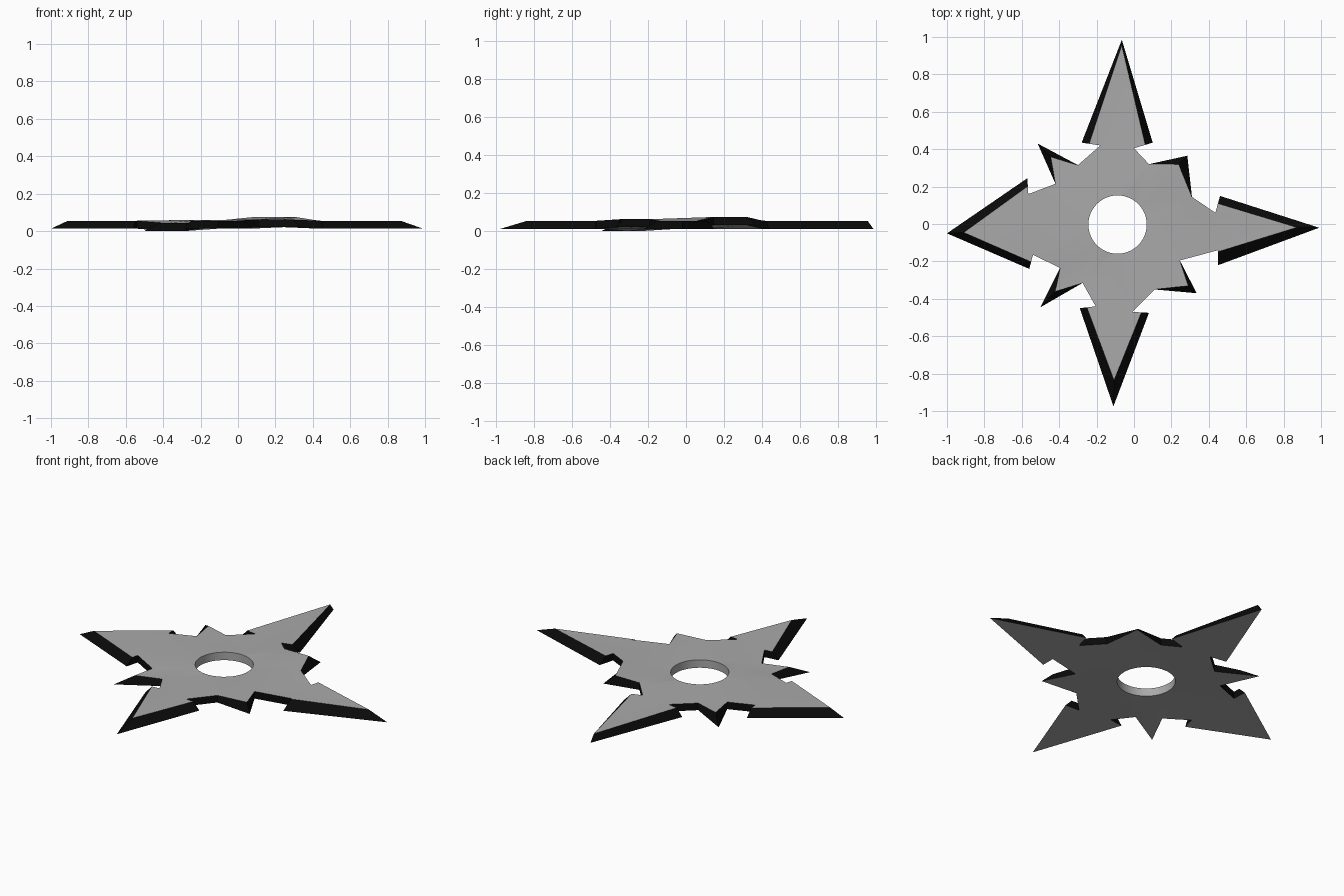
import bpy
import bmesh
import math
from mathutils import Vector

default_cube = bpy.data.objects.get("Cube")
if default_cube:
    bpy.data.objects.remove(default_cube, do_unlink=True)

UNIT = 0.01            # outline coordinates are in hundredths
BOTTOM, TOP = 0.013, 0.055
HOLE_CENTRE, HOLE_RADIUS, HOLE_SIDES = Vector((-0.088, -0.003)), 0.156, 48


def make_material(name, value):
    material = bpy.data.materials.new(name)
    material.use_nodes = True
    colour = (value, value, value, 1)
    material.diffuse_color = colour
    shader = material.node_tree.nodes["Principled BSDF"]
    shader.inputs["Base Color"].default_value = colour
    return material


# Long blades, counterclockwise: notch, barb, tip, barb, notch,
# then the tip bevel length and the bevel share of each barb
blades = [
    ([(45, -14), (45, -22), (99, -2), (46, 15), (43.5, 6)], 0.12, 0.9, 0.45),
    ([(0, 40.5), (10, 43.5), (-6.5, 98.5), (-28, 43.5), (-18, 42)], 0.03, 0.4, 0.4),
    ([(-56.5, 16), (-57, 24.5), (-100, -5), (-56, -24), (-54, -16.5)], 0.09, 0.5, 0.5),
    ([(-20.5, -44), (-29, -45), (-11, -97.5), (8, -47.5), (-1, -47)], 0.14, 0.45, 0.45),
]

# Short teeth following each blade: base, point, base,
# then the bevel length and the height by which the tooth is bent
teeth = [
    ([(31, 14.5), (28.5, 36.5), (8, 32)], 0.065, 0.02),
    ([(-30, 31.5), (-51.5, 43), (-42, 21.5)], 0.1, 0),
    ([(-39.5, -23.5), (-50, -44.5), (-27.5, -31.5)], 0.115, -0.012),
    ([(11, -35), (33.5, -37), (24.5, -19.5)], 0.06, 0.008),
]


def scaled(points):
    return [Vector(p) * UNIT for p in points]


def towards_hole(point, length):
    return point + (HOLE_CENTRE - point).normalized() * length


# Corners as (lower point, bevelled upper point, lift)
corners = []
for (blade, tip_bevel, first, last), (tooth, point_bevel, lift) in zip(blades, teeth):
    a, b, tip, c, d = scaled(blade)
    corners += [(a, a, 0), (b, b.lerp(a, first), 0),
                (tip, towards_hole(tip, tip_bevel), 0),
                (c, c.lerp(d, last), 0), (d, d, 0)]
    e, point, f = scaled(tooth)
    corners += [(e, e, lift), (point, towards_hole(point, point_bevel), lift),
                (f, f, lift)]

bm = bmesh.new()


def ring(points):
    verts = [bm.verts.new(p) for p in points]
    edges = [bm.edges.new((v, verts[i - 1])) for i, v in enumerate(verts)]
    return verts, edges


def wall(lower, upper, material_index):
    for i in range(len(lower)):
        face = bm.faces.new((lower[i - 1], lower[i], upper[i], upper[i - 1]))
        face.material_index = material_index


# Cutting edge and the round central hole
lower, lower_edges = ring([(p.x, p.y, BOTTOM + lift) for p, q, lift in corners])
upper, upper_edges = ring([(q.x, q.y, TOP + lift) for p, q, lift in corners])
circle = []
for i in range(HOLE_SIDES):
    angle = math.tau * i / HOLE_SIDES
    circle.append(HOLE_CENTRE + HOLE_RADIUS * Vector((math.cos(angle), math.sin(angle))))
hole_lower, hole_lower_edges = ring([(p.x, p.y, BOTTOM) for p in circle])
hole_upper, hole_upper_edges = ring([(p.x, p.y, TOP + 0.005) for p in circle])
wall(lower, upper, 1)
wall(hole_lower, hole_upper, 0)

# Upper and lower flats
for edges, direction in ((lower_edges + hole_lower_edges, -1),
                         (upper_edges + hole_upper_edges, 1)):
    bmesh.ops.triangle_fill(bm, edges=edges, use_beauty=True,
                            normal=(0, 0, direction))
bmesh.ops.recalc_face_normals(bm, faces=bm.faces)

mesh = bpy.data.meshes.new("throwing_star")
bm.to_mesh(mesh)
bm.free()
mesh.materials.append(make_material("steel_grey", 0.4))
mesh.materials.append(make_material("blackened_edge", 0.003))
star = bpy.data.objects.new("throwing_star", mesh)
bpy.context.collection.objects.link(star)

# Round off the hole while keeping the edges crisp
bpy.ops.object.select_all(action="DESELECT")
star.select_set(True)
bpy.context.view_layer.objects.active = star
bpy.ops.object.shade_smooth_by_angle(angle=math.radians(30))
